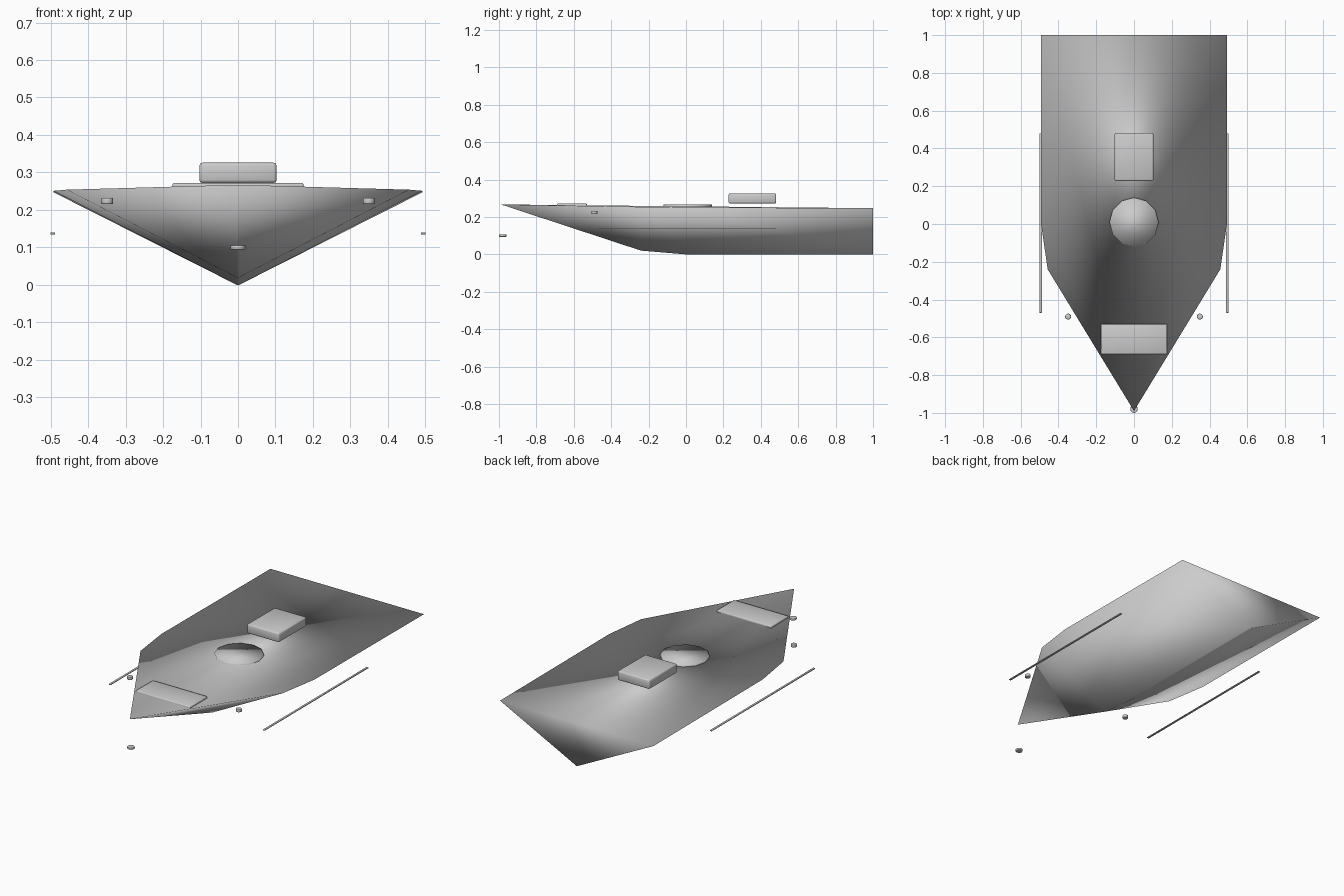
import bpy, bmesh

if "Cube" in bpy.data.objects:
    bpy.data.objects.remove(bpy.data.objects["Cube"])


def finish(bm, name, loc=(0, 0, 0), bevel=0.0, segments=2):
    bmesh.ops.recalc_face_normals(bm, faces=bm.faces)
    for f in bm.faces:
        f.smooth = True
    me = bpy.data.meshes.new(name)
    bm.to_mesh(me)
    bm.free()
    ob = bpy.data.objects.new(name, me)
    ob.location = loc
    bpy.context.collection.objects.link(ob)
    if bevel:
        m = ob.modifiers.new("bevel", 'BEVEL')
        m.width = bevel
        m.segments = segments
    return ob


def box(name, loc, size, bevel):
    bm = bmesh.new()
    bmesh.ops.create_cube(bm, size=1)
    bmesh.ops.scale(bm, vec=size, verts=bm.verts)
    return finish(bm, name, loc, bevel)


def disc(name, loc, r, h, sides, bevel=0.0):
    bm = bmesh.new()
    bmesh.ops.create_cone(bm, cap_ends=True, segments=sides,
                          radius1=r, radius2=r, depth=h)
    return finish(bm, name, loc, bevel)


# Hull: V-shaped stations (y, half beam, deck height, keel height) plus bow tip
stations = [(1.0, 0.492, 0.247, 0.0), (0.0, 0.492, 0.251, 0.0),
            (-0.24, 0.457, 0.254, 0.02)]
bm = bmesh.new()
tip = bm.verts.new((0, -0.99, 0.267))
rows = [[bm.verts.new(p) for p in ((-w, y, d), (-0.003, y, k), (0.003, y, k), (w, y, d))]
        for y, w, d, k in stations]
for a, b in zip(rows, rows[1:]):
    for i in range(3):
        bm.faces.new((a[i], a[i + 1], b[i + 1], b[i]))
    for i in (0, 3):
        bm.faces.new((a[i], b[i], tip))          # deck fan
for i in range(3):
    bm.faces.new((rows[-1][i], rows[-1][i + 1], tip))  # bow
bm.faces.new((rows[0][0], rows[0][3], tip))      # deck centre
bm.faces.new(rows[0])                            # transom
finish(bm, "hull")

# Deck fittings
box("console", (0, 0.355, 0.299), (0.206, 0.255, 0.054), 0.008)
box("bow_plate", (0, -0.61, 0.263), (0.35, 0.16, 0.018), 0.005)
disc("deck_hatch", (0, 0.01, 0.255), 0.13, 0.022, 12)

# Side rails and lights
for s, side in ((-1, "left"), (1, "right")):
    box(side + "_rail", (s * 0.494, 0.005, 0.137), (0.012, 0.95, 0.005), 0.001)
    disc(side + "_light", (s * 0.349, -0.49, 0.224), 0.016, 0.017, 12, 0.003)
disc("bow_fitting", (0, -0.98, 0.1), 0.02, 0.012, 12, 0.003)
